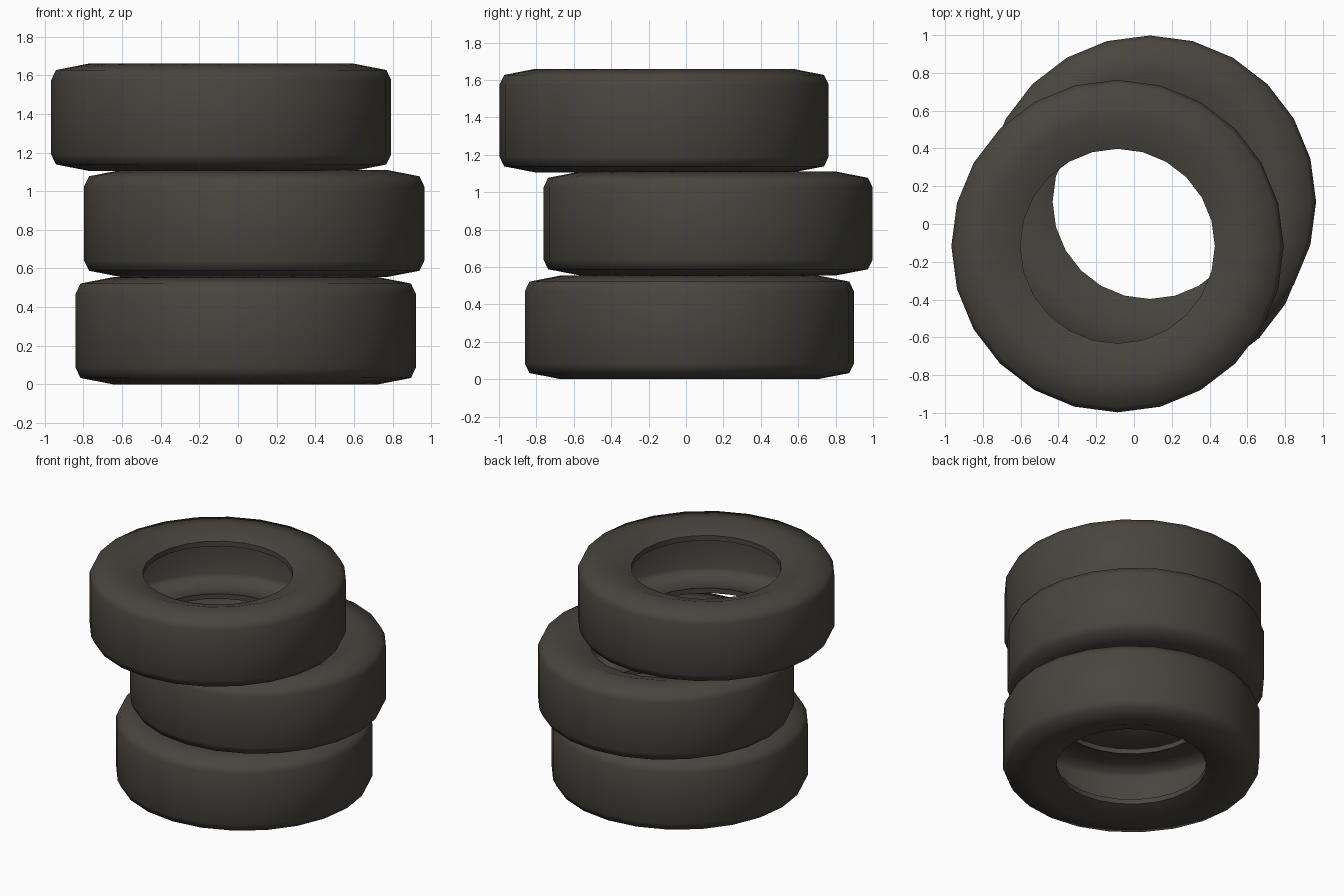
import bpy, bmesh, math

cube = bpy.data.objects.get("Cube")
if cube:
    bpy.data.objects.remove(cube, do_unlink=True)

rubber = bpy.data.materials.new("dark_rubber")
rubber.use_nodes = True
colour = (0.066, 0.059, 0.049, 1)
rubber.diffuse_color = colour
bsdf = rubber.node_tree.nodes["Principled BSDF"]
bsdf.inputs["Base Color"].default_value = colour
bsdf.inputs["Roughness"].default_value = 0.9

SEGMENTS = 24
HEIGHT = 0.555

# Lower half of the hollow cross-section (radius, height), from cavity wall to tread
lower = [(0.842, 0.10), (0.828, 0.065), (0.685, 0.04), (0.515, 0.098),
         (0.515, 0.06), (0.685, 0.0), (0.855, 0.033), (0.88, 0.085)]
upper = [(r, HEIGHT - z) for r, z in reversed(lower)]
section = lower + upper


def tyre(name, x, y, z):
    """Revolve the closed cross-section into one hollow tyre."""
    bm = bmesh.new()
    rings = []
    for i in range(SEGMENTS):
        a = math.tau * i / SEGMENTS
        rings.append([bm.verts.new((r * math.cos(a), r * math.sin(a), h))
                      for r, h in section])
    n = len(section)
    for i in range(SEGMENTS):
        a, b = rings[i], rings[(i + 1) % SEGMENTS]
        for j in range(n):
            k = (j + 1) % n
            bm.faces.new((a[j], b[j], b[k], a[k]))
    bmesh.ops.recalc_face_normals(bm, faces=bm.faces)
    mesh = bpy.data.meshes.new(name)
    bm.to_mesh(mesh)
    bm.free()
    mesh.materials.append(rubber)
    obj = bpy.data.objects.new(name, mesh)
    obj.location = (x, y, z)
    bpy.context.collection.objects.link(obj)

    # Rounded shoulders, crisp bead edges
    bpy.ops.object.select_all(action='DESELECT')
    obj.select_set(True)
    bpy.context.view_layer.objects.active = obj
    bpy.ops.object.shade_smooth_by_angle(angle=math.radians(60))


# Loose stack of three
tyre("bottom_tyre", 0.04, 0.018, 0.0)
tyre("middle_tyre", 0.084, 0.118, 0.555)
tyre("top_tyre", -0.087, -0.117, 1.105)
